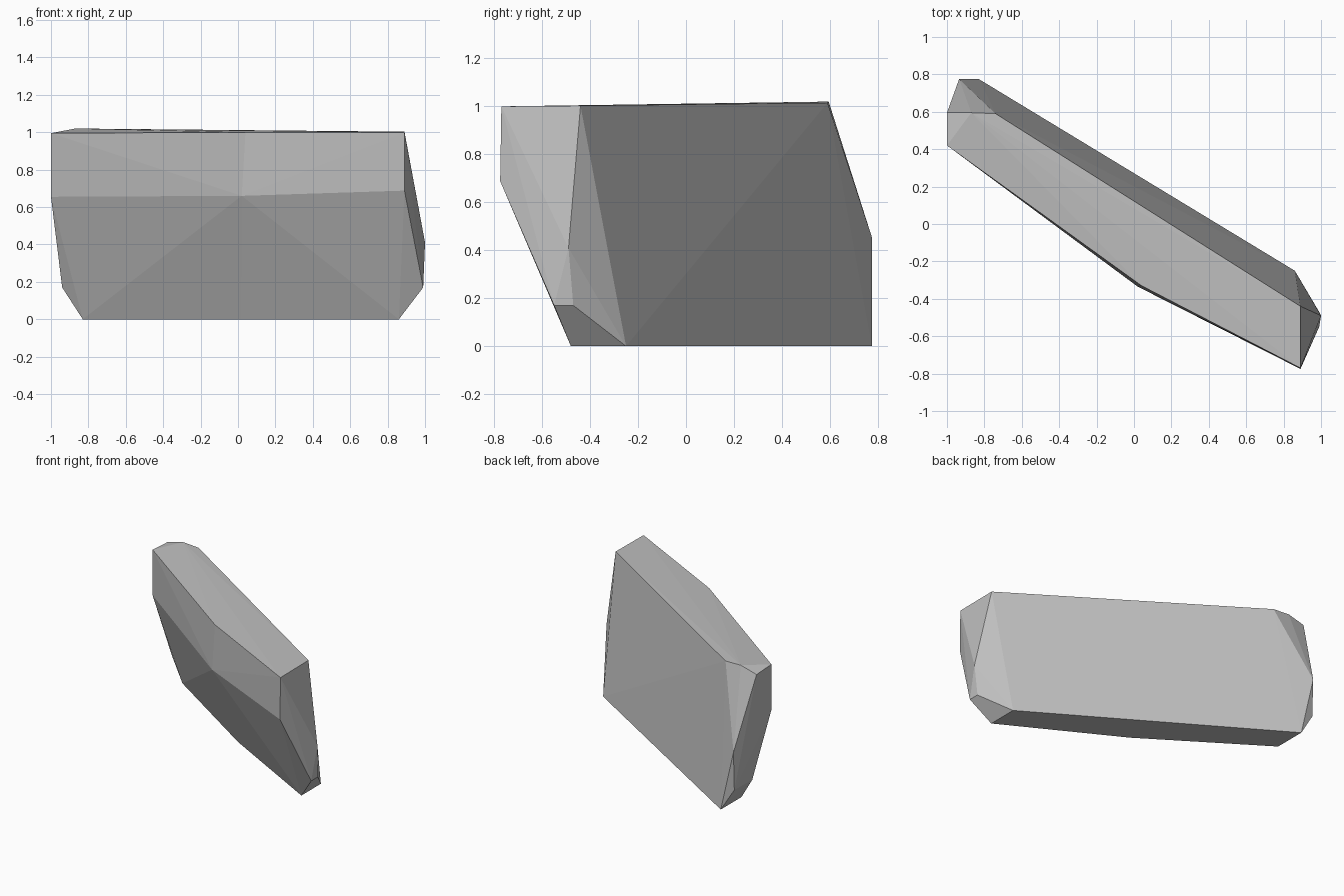
import bpy
import bmesh

# Remove the default cube
cube = bpy.data.objects.get("Cube")
if cube:
    bpy.data.objects.remove(cube, do_unlink=True)

# Stone colour
stone = bpy.data.materials.new("stone grey")
stone.use_nodes = True
colour = (0.52, 0.52, 0.52, 1)
stone.diffuse_color = colour
stone.node_tree.nodes["Principled BSDF"].inputs["Base Color"].default_value = colour

# Corner points of the faceted slab, from the base upward
base = [(0.86, -0.25, 0), (-0.83, 0.775, 0), (-0.83, 0.53, 0),
        (0.016, -0.023, 0), (0.86, -0.48, 0)]
lower_chamfer = [(0.99, -0.55, 0.17), (0.99, -0.47, 0.17),
                 (-0.94, 0.56, 0.17), (-0.935, 0.765, 0.17)]
end_corners = [(1.0, -0.49, 0.41), (-0.935, 0.775, 0.455)]
front_ridge = [(-1, 0.42, 0.655), (0.02, -0.335, 0.66), (0.89, -0.775, 0.688)]
top = [(-1, 0.42, 0.995), (0.04, -0.33, 1.0), (0.89, -0.77, 1.0),
       (0.89, -0.44, 1.003), (-0.74, 0.59, 1.015),
       (-0.87, 0.595, 1.02), (-1, 0.595, 0.985)]

# Wrap the corners in a flat-faced convex skin
bm = bmesh.new()
for point in base + lower_chamfer + end_corners + front_ridge + top:
    bm.verts.new(point)
hull = bmesh.ops.convex_hull(bm, input=bm.verts[:])
inner = [v for v in bm.verts if not v.link_faces]
bmesh.ops.delete(bm, geom=inner, context="VERTS")
bmesh.ops.recalc_face_normals(bm, faces=bm.faces[:])

mesh = bpy.data.meshes.new("rock_slab")
bm.to_mesh(mesh)
bm.free()
mesh.materials.append(stone)
bpy.context.collection.objects.link(bpy.data.objects.new("rock_slab", mesh))
